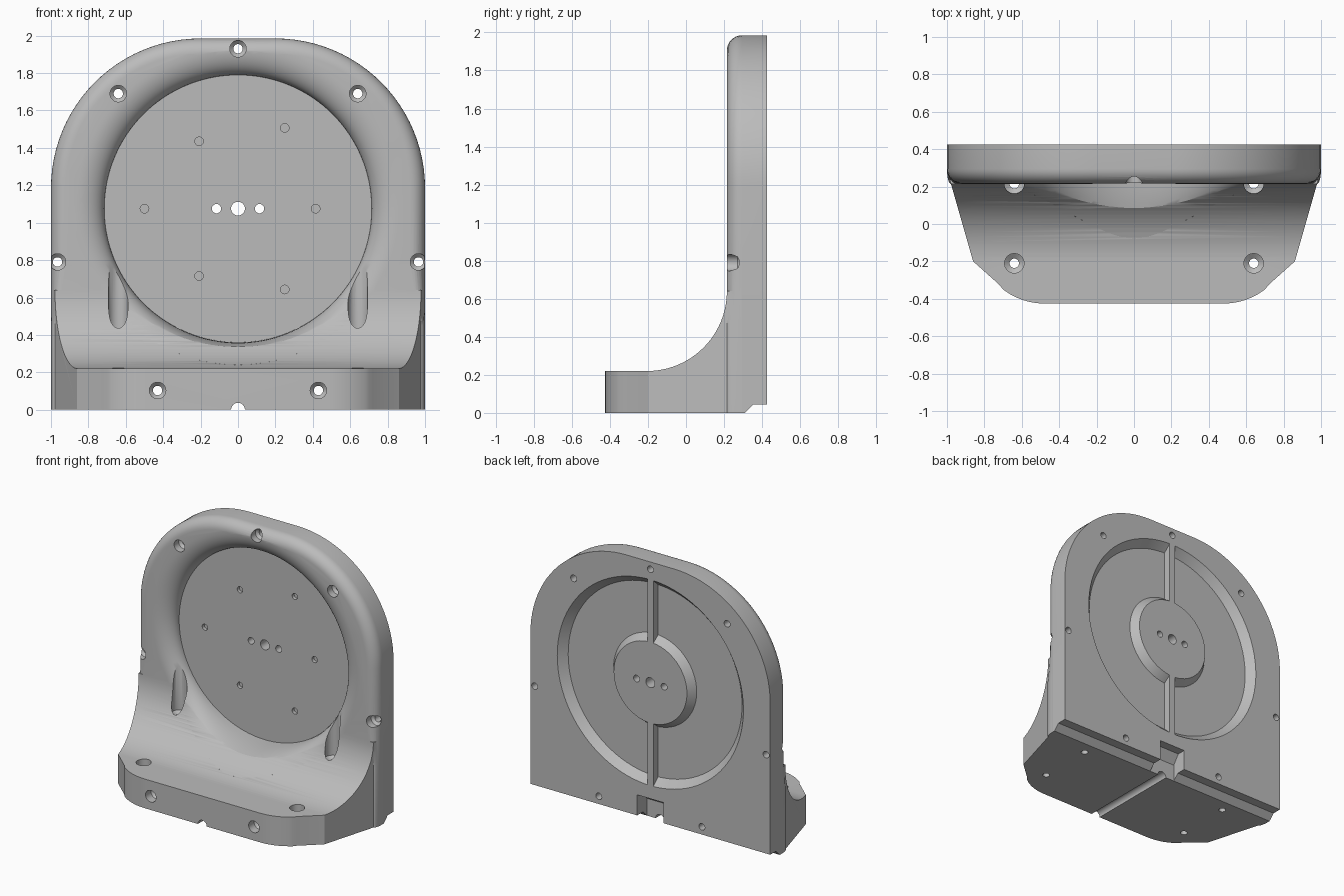
import bpy, bmesh
from math import sin, cos, pi, sqrt, radians
from mathutils import Vector

if "Cube" in bpy.data.objects:
    bpy.data.objects.remove(bpy.data.objects["Cube"])

BACK, FRONT, FACE = 0.425, -0.425, 0.215   # back plane, base front, wall front
DISC_Y, DISC_Z, DISC_R = 0.32, 1.075, 0.715
FIL_R, FIL_Y, FIL_Z = 0.42, -0.205, 0.64   # cove between base and wall

grey = bpy.data.materials.new("plain grey")
grey.use_nodes = True
grey.diffuse_color = (0.5, 0.5, 0.5, 1)
grey.node_tree.nodes["Principled BSDF"].inputs["Base Color"].default_value = (0.5, 0.5, 0.5, 1)


def loft(name, rings):
    """Closed solid skinned through matching rings, capped at both ends."""
    bm = bmesh.new()
    loops = [[bm.verts.new(p) for p in ring] for ring in rings]
    n = len(loops[0])
    for a, b in zip(loops, loops[1:]):
        for i in range(n):
            j = (i + 1) % n
            bm.faces.new((a[i], a[j], b[j], b[i]))
    bm.faces.new(loops[0])
    bm.faces.new(loops[-1])
    bmesh.ops.recalc_face_normals(bm, faces=bm.faces)
    mesh = bpy.data.meshes.new(name)
    bm.to_mesh(mesh)
    bm.free()
    mesh.materials.append(grey)
    obj = bpy.data.objects.new(name, mesh)
    bpy.context.collection.objects.link(obj)
    return obj


def turned(name, centre, axis, profile, n=32):
    """Turned solid along y or z; profile is (position, radius) pairs."""
    rings = []
    for pos, r in profile:
        ring = []
        for i in range(n):
            a = 2 * pi * i / n
            u, v = centre[0] + r * cos(a), centre[1] + r * sin(a)
            ring.append((u, pos, v) if axis == "y" else (u, v, pos))
        rings.append(ring)
    return loft(name, rings)


def box(name, lo, hi):
    return loft(name, [[(lo[0], lo[1], z), (hi[0], lo[1], z), (hi[0], hi[1], z), (lo[0], hi[1], z)]
                       for z in (lo[2], hi[2])])


def combine(target, tool, operation="DIFFERENCE"):
    mod = target.modifiers.new("cut", "BOOLEAN")
    mod.operation, mod.solver, mod.object = operation, "EXACT", tool
    bpy.context.view_layer.objects.active = target
    bpy.ops.object.modifier_apply(modifier=mod.name)
    bpy.data.objects.remove(tool)


def cove_y(z):
    """Front surface of the cove at a height."""
    if z >= FIL_Z:
        return FACE
    return FIL_Y + sqrt(max(0, FIL_R ** 2 - (FIL_Z - z) ** 2))


# Arched wall with a rounded front edge that fades toward the floor
def arch(y, d):
    side = [(1 - d * 0.25, 0), (1 - d * 0.25, 0.45), (1 - d * 0.7, 0.62), (1 - d, 0.8)]
    for i in range(25):
        a = pi / 2 * i / 24
        side.append((0.2 + (0.8 - d) * cos(a), 1.185 + (0.8 - d) * sin(a)))
    return [(x, y, z) for x, z in side] + [(-x, y, z) for x, z in reversed(side)]


edge = 0.08
rings = [arch(BACK, 0)]
for k in range(9):
    a = pi / 2 * k / 8
    rings.append(arch(FACE + edge * (1 - sin(a)), edge * (1 - cos(a))))
body = loft("bracket_body", rings)

# Base with a concave sweep, trimmed to the tapered footprint
profile = [(0.4, 0), (-0.6, 0), (-0.6, 0.22)]
for i in range(25):
    a = pi / 2 * i / 24
    profile.append((FIL_Y + FIL_R * sin(a), FIL_Z - FIL_R * cos(a)))
profile.append((0.4, FIL_Z))
base = loft("base", [[(x, y, z) for y, z in profile] for x in (-1.2, 1.2)])

half = [(1, 0.5), (1, 0.29), (0.86, -0.2), (0.72, -0.325)]
for i in range(1, 11):
    a = radians(42) * (1 - i / 10)
    half.append((0.48 + 0.36 * sin(a), FRONT + 0.36 * (1 - cos(a))))
foot = half + [(-x, y) for x, y in reversed(half)]
combine(base, loft("footprint", [[(x, y, z) for x, y in foot] for z in (-0.2, 1)]), "INTERSECT")
combine(body, base, "UNION")

# Round dish whose flared lip blends into the wall and the cove
angles = [2 * pi * i / 128 for i in range(128)]
rings = []
for k in range(14):
    t = pi / 2 * min(k, 12) / 12
    ring = []
    for a in angles:
        flare = 0.15 - 0.03 * max(0, -sin(a))
        depth = DISC_Y - cove_y(DISC_Z + (DISC_R + flare) * sin(a))
        r = DISC_R + flare * (1 - cos(t))
        y = DISC_Y - depth * sin(t) if k < 13 else -0.8
        ring.append((r * cos(a), y, DISC_Z + r * sin(a)))
    rings.append(ring)
combine(body, loft("dish", rings))

# Back recess leaving a central boss and a vertical rib
centre = (0, DISC_Z)
recess = turned("recess", centre, "y", [(0.368, 0.725), (0.44, 0.79)], 96)
combine(recess, turned("boss", centre, "y", [(0.35, 0.36), (0.46, 0.28)], 64))
combine(recess, box("rib", (-0.025, 0.3, 0.1), (0.025, 0.5, 1.95)))
combine(body, recess)

# Back lower relief, cable notch and underside groove
relief = [(0.21, -0.1), (0.355, 0.045), (0.6, 0.045), (0.6, -0.1)]
combine(body, loft("relief", [[(x, y, z) for y, z in relief] for x in (-1.2, 1.2)]))
notch = [(0.31, -0.1), (0.31, 0.13), (0.36, 0.2), (0.6, 0.2), (0.6, -0.1)]
combine(body, loft("notch", [[(x, y, z) for y, z in notch] for x in (-0.11, 0.11)]))
combine(body, turned("groove", (0, 0), "y", [(-0.6, 0.037), (0.35, 0.037)]))

# Counterbored screw holes around the rim
for x, z in [(0, 1.93), (0.64, 1.69), (-0.64, 1.69), (0.965, 0.79), (-0.965, 0.79)]:
    combine(body, turned("rim_hole", (x, z), "y",
                         [(0, 0.044), (0.27, 0.044), (0.288, 0.025), (0.6, 0.025)]))

# Screw holes through the base, front to back and top to bottom
for s in (-1, 1):
    combine(body, turned("front_hole", (s * 0.43, 0.103), "y",
                         [(-0.6, 0.044), (-0.36, 0.044), (-0.34, 0.025), (0.6, 0.025)]))
    combine(body, turned("floor_hole", (s * 0.64, -0.21), "z",
                         [(-0.2, 0.025), (0.13, 0.025), (0.15, 0.052), (0.4, 0.052)]))
    combine(body, turned("wall_hole", (s * 0.64, FACE), "z",
                         [(-0.2, 0.025), (0.41, 0.025), (0.43, 0.053), (1.1, 0.053)]))

# Central through holes and blind holes in the dish face
for x, r in [(0, 0.037), (-0.115, 0.025), (0.115, 0.025)]:
    combine(body, turned("hub_hole", (x, DISC_Z), "y", [(0, r), (0.6, r)]))
for x, z in [(0.415, 1.075), (-0.5, 1.075), (0.25, 1.507), (-0.208, 1.435),
             (-0.208, 0.715), (0.25, 0.643)]:
    combine(body, turned("blind_hole", (x, z), "y", [(0.1, 0.023), (0.345, 0.023)], 24))

# Smooth curved surfaces, crisp cut edges
for o in bpy.context.selected_objects:
    o.select_set(False)
body.select_set(True)
bpy.context.view_layer.objects.active = body
bpy.ops.object.shade_smooth_by_angle(angle=radians(30))
